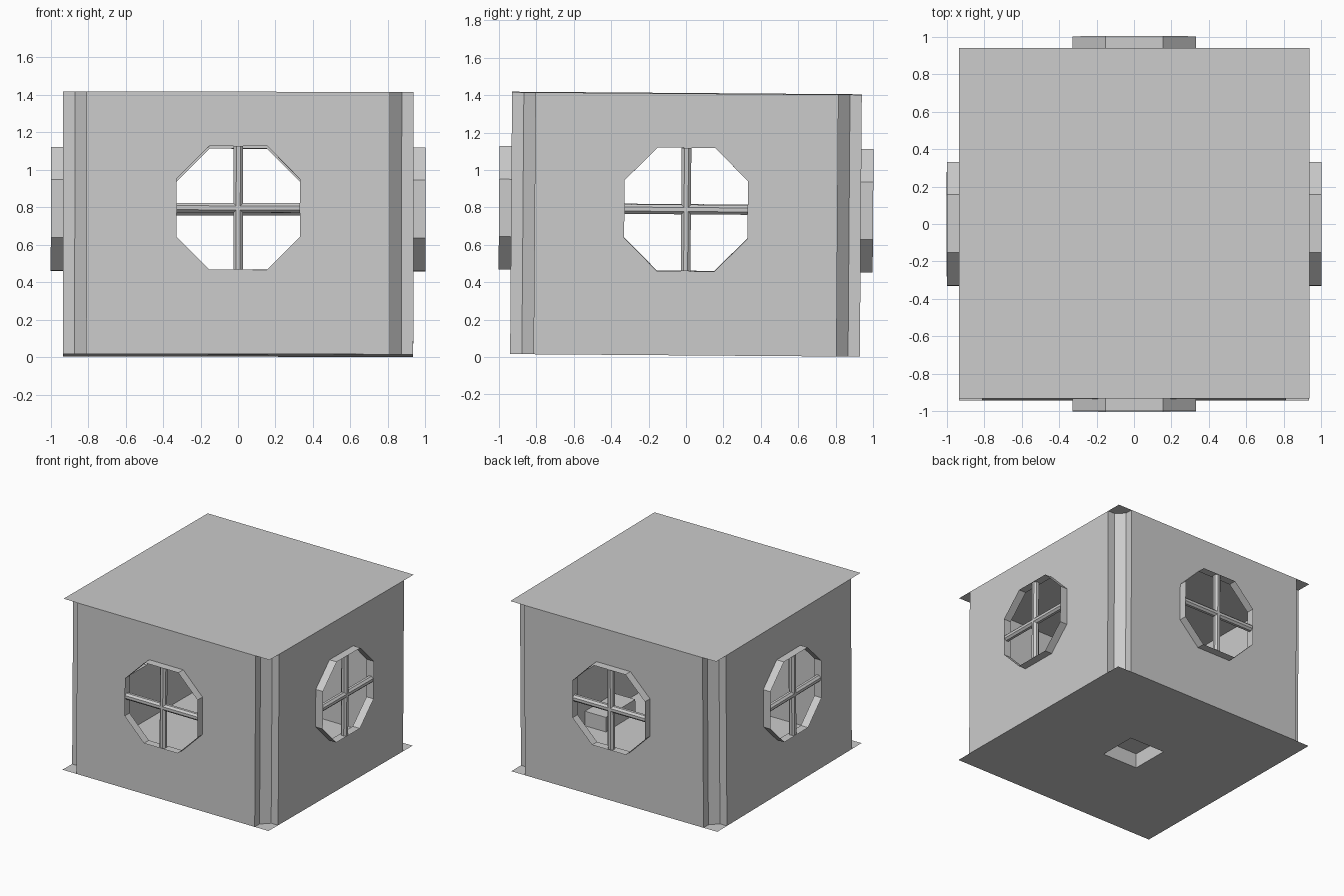
import bpy, bmesh, math
from mathutils import Matrix, Vector

cube = bpy.data.objects.get("Cube")
if cube:
    bpy.data.objects.remove(cube, do_unlink=True)

HALF, HEIGHT = 0.935, 1.40        # room half width and height
NOTCH, CHAMFER = 0.81, 0.872      # corner groove outline
WIN_Z, WIN_R, OUT = 0.78, 0.33, 1.0
FLAT = WIN_R * math.tan(math.pi / 8) + 0.017

# The whole room leans very slightly
LEAN = (Matrix.Translation((0, -0.0055, 0.01))
        @ Matrix.Rotation(-0.0075, 4, 'X') @ Matrix.Rotation(0.0015, 4, 'Y'))

grey = bpy.data.materials.new("plain grey")
grey.use_nodes = True
COLOR = (0.6, 0.6, 0.6, 1)
grey.diffuse_color = COLOR
grey.node_tree.nodes["Principled BSDF"].inputs["Base Color"].default_value = COLOR


def finish(name, bm, turn=0):
    bmesh.ops.transform(bm, matrix=LEAN @ Matrix.Rotation(turn, 4, 'Z'), verts=bm.verts)
    mesh = bpy.data.meshes.new(name)
    bm.to_mesh(mesh)
    bm.free()
    mesh.materials.append(grey)
    obj = bpy.data.objects.new(name, mesh)
    bpy.context.collection.objects.link(obj)


def add_loop(bm, points):
    verts = [bm.verts.new(p) for p in points]
    edges = [bm.edges.new((v, verts[i - 1])) for i, v in enumerate(verts)]
    return verts, edges


def holed_sheet(outer, inner, normal):
    """Flat sheet with an opening; returns the sheet and the rim edges."""
    bm = bmesh.new()
    edges = add_loop(bm, outer)[1]
    rim = add_loop(bm, inner)[1]
    bmesh.ops.triangle_fill(bm, edges=edges + rim, use_beauty=True, normal=normal)
    bmesh.ops.dissolve_limit(bm, angle_limit=0.01, verts=bm.verts, edges=bm.edges)
    return bm, [e for e in bm.edges if e in rim]


def square(half, z):
    return [(sx * half, sy * half, z) for sx, sy in ((-1, -1), (1, -1), (1, 1), (-1, 1))]


def octagon(y):
    a, b = WIN_R, FLAT
    ring = [(a, -b), (a, b), (b, a), (-b, a), (-a, b), (-a, -b), (-b, -a), (b, -a)]
    return [(x, y, WIN_Z + z) for x, z in ring]


def wall(name, turn):
    rect = [(-NOTCH, -HALF, 0), (NOTCH, -HALF, 0),
            (NOTCH, -HALF, HEIGHT), (-NOTCH, -HALF, HEIGHT)]
    bm, _ = holed_sheet(rect, octagon(-HALF), Vector((0, -1, 0)))
    finish(name + "_wall", bm, turn)

    # Thin projecting window surround
    bm = bmesh.new()
    back, _ = add_loop(bm, octagon(-HALF))
    front, _ = add_loop(bm, octagon(-OUT))
    for i in range(len(back)):
        bm.faces.new((back[i - 1], back[i], front[i], front[i - 1]))
    finish(name + "_window_surround", bm, turn)

    # Crossed glazing bars
    bm = bmesh.new()
    for axis in ('X', 'Y'):
        spin = Matrix.Rotation(math.pi / 2, 4, 'Y') if axis == 'X' else Matrix()
        place = Matrix.Translation((0, -0.968, WIN_Z)) @ spin @ Matrix.Rotation(math.pi / 8, 4, 'Z')
        bmesh.ops.create_cone(bm, cap_ends=True, segments=8, radius1=0.028,
                              radius2=0.028, depth=2 * WIN_R, matrix=place)
    finish(name + "_glazing_bars", bm, turn)

    # Grooved corner
    bm = bmesh.new()
    path = [(NOTCH, -HALF), (NOTCH, -CHAMFER), (CHAMFER, -NOTCH), (HALF, -NOTCH)]
    low = [bm.verts.new((x, y, 0)) for x, y in path]
    high = [bm.verts.new((x, y, HEIGHT)) for x, y in path]
    for i in range(3):
        bm.faces.new((low[i], low[i + 1], high[i + 1], high[i]))
    finish(name + "_corner_groove", bm, turn)


for k, side in enumerate(("front", "left", "back", "right")):
    wall(side, k * math.pi / 2)

# Ceiling sheet
bm = bmesh.new()
bm.faces.new([bm.verts.new(p) for p in square(HALF, HEIGHT)])
finish("ceiling", bm)

# Floor with a shallow square recess underneath
bm, _ = holed_sheet(square(HALF, 0), square(0.16, 0), Vector((0, 0, -1)))
bmesh.ops.reverse_faces(bm, faces=[f for f in bm.faces if f.normal.z > 0])
finish("floor", bm)

bm = bmesh.new()
low, _ = add_loop(bm, square(0.16, 0))
high, _ = add_loop(bm, square(0.16, 0.12))
for i in range(4):
    bm.faces.new((low[i - 1], low[i], high[i], high[i - 1]))
bm.faces.new(high)
finish("floor_recess", bm)

# Low step inside, against one wall
bm = bmesh.new()
bmesh.ops.create_cube(bm, size=1, matrix=Matrix.Translation((0.839, -0.21, 0.061))
                      @ Matrix.Diagonal((0.19, 0.38, 0.12, 1)))
finish("inner_step", bm)
